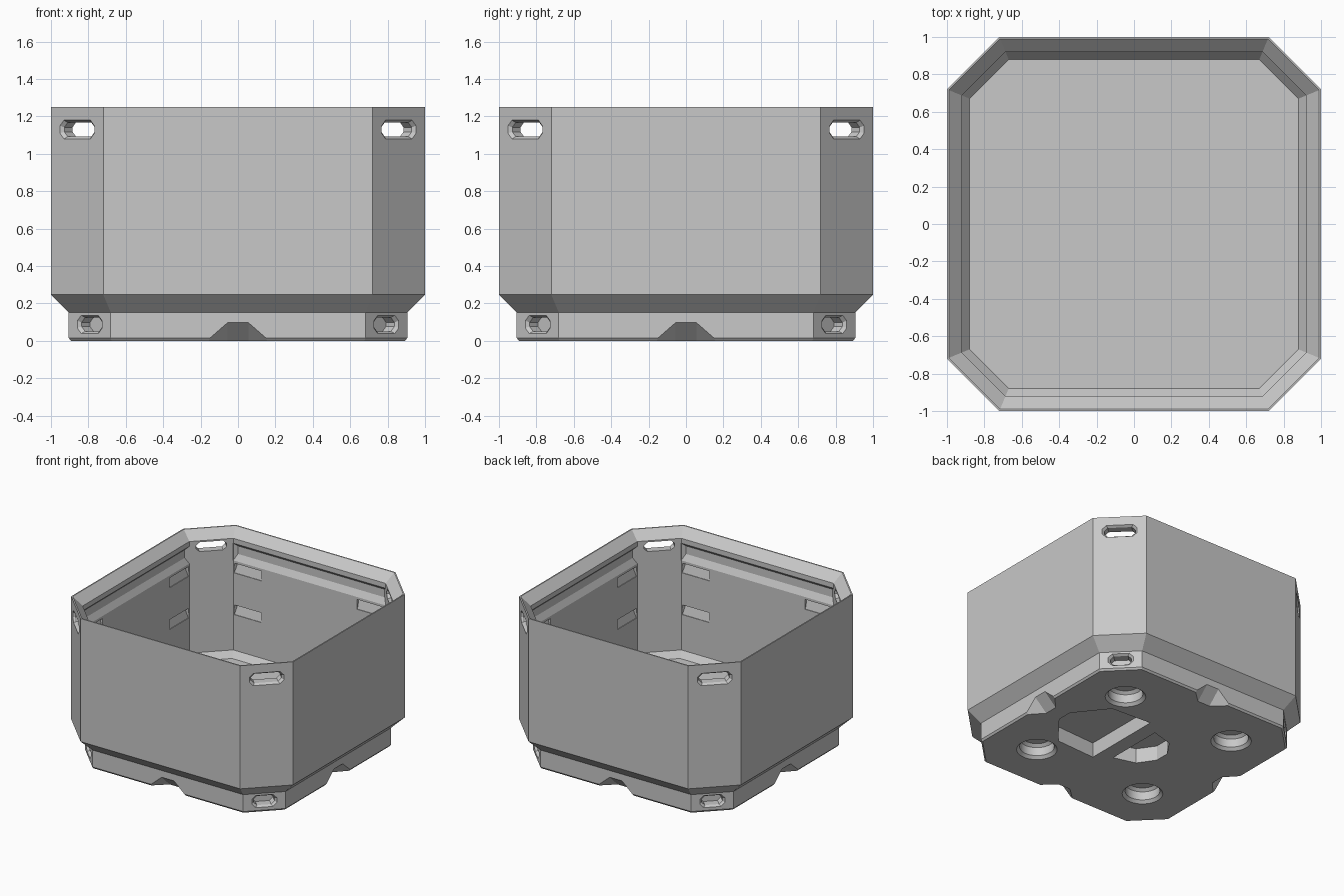
import bpy
import bmesh
from math import cos, sin, pi, sqrt
from mathutils import Matrix, Vector

cube = bpy.data.objects.get("Cube")
if cube:
    bpy.data.objects.remove(cube)

grey = bpy.data.materials.new("light grey plastic")
grey.use_nodes = True
colour = (0.58, 0.58, 0.58, 1)
grey.diffuse_color = colour
grey.node_tree.nodes["Principled BSDF"].inputs["Base Color"].default_value = colour

DIAGONAL = 1.72 / sqrt(2)      # distance from the axis to a corner facet


def octagon(d, z):
    """Body outline moved inwards by d."""
    r, h = 1 - d, 0.72 - d * 0.414
    return [(r, -h, z), (r, h, z), (h, r, z), (-h, r, z),
            (-r, h, z), (-r, -h, z), (-h, -r, z), (h, -r, z)]


def loft(bm, rings, matrix=Matrix()):
    rows = [[bm.verts.new(matrix @ Vector(p)) for p in ring] for ring in rings]
    n = len(rows[0])
    for a, b in zip(rows, rows[1:]):
        for i in range(n):
            j = (i + 1) % n
            bm.faces.new((a[i], a[j], b[j], b[i]))
    bm.faces.new(rows[0])
    bm.faces.new(rows[-1])


def hull(bm, points, matrix=Matrix()):
    verts = [bm.verts.new(matrix @ Vector(p)) for p in points]
    bmesh.ops.convex_hull(bm, input=verts)


def make_object(name, bm):
    bmesh.ops.recalc_face_normals(bm, faces=bm.faces[:])
    mesh = bpy.data.meshes.new(name)
    bm.to_mesh(mesh)
    bm.free()
    mesh.materials.append(grey)
    obj = bpy.data.objects.new(name, mesh)
    bpy.context.collection.objects.link(obj)
    return obj


def slot_ring(x, z, w, h, c):
    """Slot outline with chamfered corners, facing along x."""
    return [(x, -w, z - h + c), (x, -w + c, z - h), (x, w - c, z - h), (x, w, z - h + c),
            (x, w, z + h - c), (x, w - c, z + h), (x, -w + c, z + h), (x, -w, z + h - c)]


def slot(bm, face, end, z, w, h, matrix):
    loft(bm, [slot_ring(face + 0.03, z, w, h, 0.03),
              slot_ring(face, z, w, h, 0.03),
              slot_ring(face - 0.018, z, w - 0.015, h - 0.012, 0.026),
              slot_ring(end, z, w - 0.015, h - 0.012, 0.026)], matrix)


def circle(r, z):
    return [(r * cos(2 * pi * i / 48), r * sin(2 * pi * i / 48), z) for i in range(48)]


# Container body: outside going up, rim, inside going down to the floor
bm = bmesh.new()
profile = [(0.107, 0), (0.095, 0.015), (0.095, 0.153), (0, 0.247), (0, 1.25),
           (0.01, 1.25), (0.08, 1.18), (0.08, 0.27), (0.12, 0.22)]
loft(bm, [octagon(d, z) for d, z in profile])
body = make_object("container_body", bm)

# Everything cut out of the body
bm = bmesh.new()
for k in range(4):
    side = Matrix.Rotation(k * pi / 2, 4, 'Z')
    corner = Matrix.Rotation(k * pi / 2 + pi / 4, 4, 'Z')

    # Corner slots: upper ones go through, lower ones are blind
    slot(bm, DIAGONAL, 1.08, 1.13, 0.13, 0.05, corner)
    slot(bm, DIAGONAL - 0.095, 1.04, 0.088, 0.094, 0.049, corner)

    # Round foot recess under each corner
    place = corner @ Matrix.Translation((0.72, 0, 0))
    loft(bm, [circle(0.15, -0.02), circle(0.15, 0), circle(0.128, 0.022),
              circle(0.128, 0.09), circle(0.105, 0.11)], place)

    # Tapered notch at the middle of each bottom edge
    points = []
    for s in (-1, 1):
        points += [(x, s * w, z) for x in (1.0, 0.907) for w, z in ((0.193, -0.02), (0.055, 0.1))]
        points.append((0.78, s * 0.055, -0.02))
    hull(bm, points, side)

    # Long groove under the rim inside each wall
    points = []
    for s in (-1, 1):
        points += [(0.9, s * 0.69, z) for z in (1.0, 1.14)]
        points += [(0.92, s * 0.687, z) for z in (1.0, 1.14)]
        points += [(0.945, s * 0.662, z) for z in (1.05, 1.115)]
    hull(bm, points, side)

    # Short wedge recesses beside the inner corners
    for s in (-1, 1):
        for z in (0.56, 0.9):
            hull(bm, [(0.9, s * 0.43, z), (0.9, s * 0.687, z),
                      (0.9, s * 0.43, z + 0.08), (0.9, s * 0.687, z + 0.08),
                      (0.945, s * 0.43, z + 0.08), (0.945, s * 0.662, z + 0.08),
                      (0.925, s * 0.43, z), (0.925, s * 0.68, z)], side)

# Two-part grip pocket in the underside, split by a bar
large = [(0.12, 0.33), (0.47, 0.31), (0.67, 0.06)]
small = [(0.0, 0.24), (-0.18, 0.19), (-0.27, 0.06)]
for half in (large, small):
    outline = half + [(x, -y) for x, y in reversed(half)]
    loft(bm, [[(x, y, z) for x, y in outline] for z in (-0.02, 0.12)])

cutter = make_object("cutouts", bm)
cutter.hide_render = True

mod = body.modifiers.new("cutouts", 'BOOLEAN')
mod.operation = 'DIFFERENCE'
mod.solver = 'EXACT'
mod.object = cutter
bpy.ops.object.select_all(action='DESELECT')
bpy.context.view_layer.objects.active = body
body.select_set(True)
bpy.ops.object.modifier_apply(modifier=mod.name)
bpy.data.objects.remove(cutter)

# Merge flat areas and shade the round recesses smoothly
bm = bmesh.new()
bm.from_mesh(body.data)
bmesh.ops.dissolve_limit(bm, angle_limit=0.01, verts=bm.verts[:], edges=bm.edges[:])
bm.to_mesh(body.data)
bm.free()
bpy.ops.object.shade_smooth_by_angle(angle=0.3)
